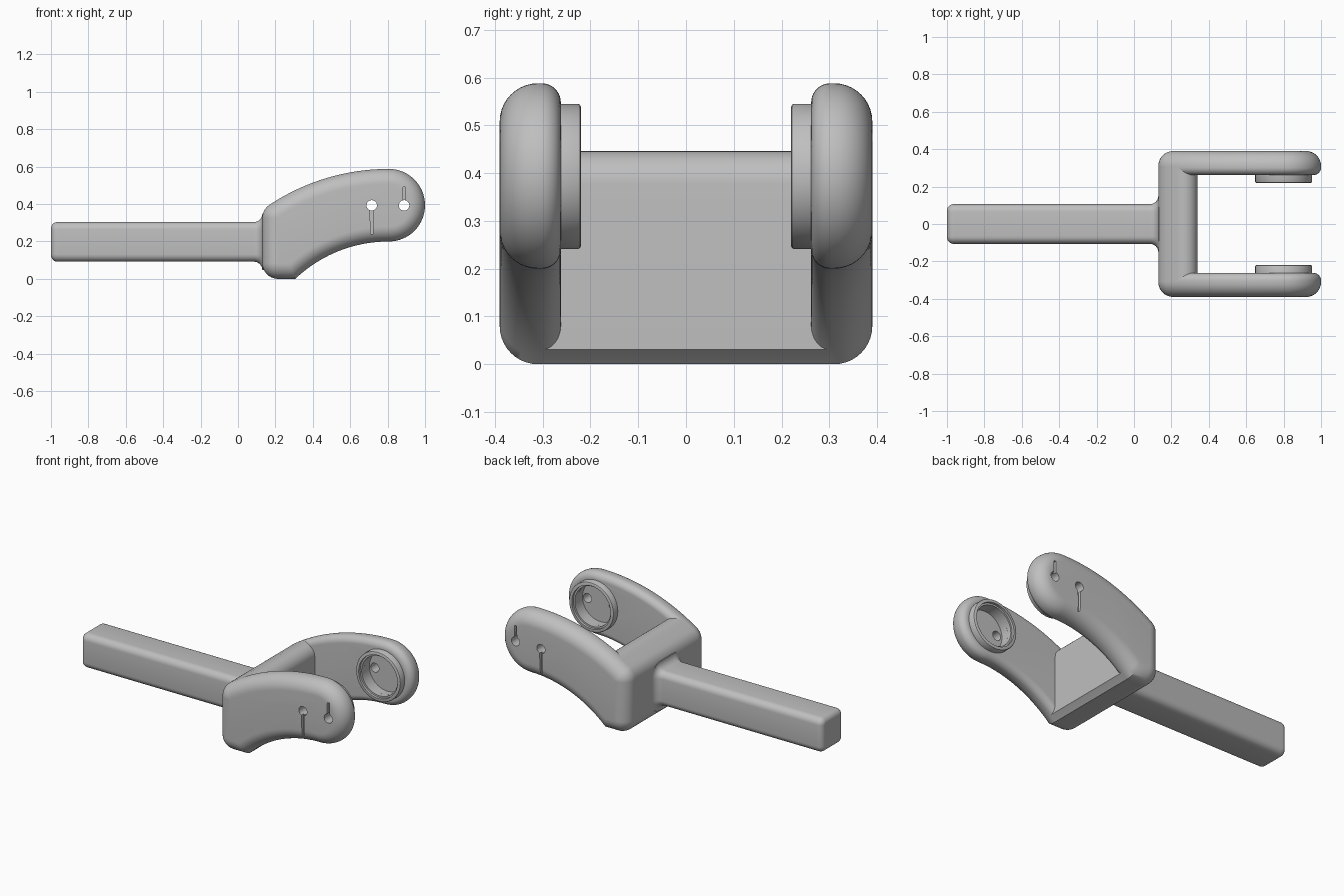
import bpy, bmesh
from math import sin, cos, pi, sqrt, atan2, radians

cube = bpy.data.objects.get("Cube")
if cube:
    bpy.data.objects.remove(cube, do_unlink=True)

grey = bpy.data.materials.new("plain_grey")
grey.use_nodes = True
grey.diffuse_color = (0.52, 0.52, 0.52, 1)
grey.node_tree.nodes["Principled BSDF"].inputs["Base Color"].default_value = (0.52, 0.52, 0.52, 1)


def arc(cx, cz, r, a0, a1, n):
    return [(cx + r * cos(a0 + (a1 - a0) * i / n), cz + r * sin(a0 + (a1 - a0) * i / n))
            for i in range(n + 1)]


def loft(name, rings, closed=False):
    """Skin a list of equal rings, capping the ends unless the loft is closed."""
    bm = bmesh.new()
    loops = [[bm.verts.new(p) for p in ring] for ring in rings]
    n = len(loops[0])
    pairs = list(zip(loops, loops[1:]))
    if closed:
        pairs.append((loops[-1], loops[0]))
    for a, b in pairs:
        for i in range(n):
            j = (i + 1) % n
            bm.faces.new((a[i], a[j], b[j], b[i]))
    if not closed:
        bm.faces.new(loops[0])
        bm.faces.new(loops[-1])
    bmesh.ops.recalc_face_normals(bm, faces=bm.faces)
    mesh = bpy.data.meshes.new(name)
    bm.to_mesh(mesh)
    bm.free()
    mesh.materials.append(grey)
    obj = bpy.data.objects.new(name, mesh)
    bpy.context.collection.objects.link(obj)
    return obj


def activate(obj):
    bpy.ops.object.select_all(action='DESELECT')
    obj.select_set(True)
    bpy.context.view_layer.objects.active = obj


def smooth(obj):
    activate(obj)
    bpy.ops.object.shade_smooth_by_angle(angle=radians(32))


def cut(obj, cutter):
    mod = obj.modifiers.new("cut", 'BOOLEAN')
    mod.operation, mod.solver, mod.object = 'DIFFERENCE', 'EXACT', cutter
    activate(obj)
    bpy.ops.object.modifier_apply(modifier=mod.name)
    bpy.data.objects.remove(cutter, do_unlink=True)


def at_y(points, y):
    return [(x, y, z) for x, z in points]


# Side outline shared by the arms and the bridge
LEFT, TIP_X, CORNER = 0.13, 0.806, 0.085
TOP_Z, TOP_R = -0.567, 1.155      # centre height and radius of the upper curve
LOW_Z, LOW_R = -0.525, 0.725      # centre height and radius of the lower curve
TIP_Z, TIP_R = 0.394, 0.194


def fillet_centre(x, r):
    """Centre of a fillet inside the upper curve, and its angle on that curve."""
    z = TOP_Z + sqrt((TOP_R - r) ** 2 - (TIP_X - x) ** 2)
    return z, atan2(z - TOP_Z, x - TIP_X)


def heel(d):
    """Lower and upper corners on the handle side, inset by d."""
    x = LEFT + CORNER
    z, a = fillet_centre(x, CORNER)
    pts = arc(x, CORNER, CORNER - d, 1.5 * pi, pi, 10)
    return pts + arc(x, z, CORNER - d, pi, a, 8), a


def arm_outline(d):
    pts, a = heel(d)
    pts += arc(TIP_X, TOP_Z, TOP_R - d, a, pi / 2, 24)[1:]
    pts += arc(TIP_X, TIP_Z, TIP_R - d, pi / 2, -pi / 2, 32)[1:]
    low = LOW_R + d
    end = pi - atan2(d - LOW_Z, sqrt(low ** 2 - (d - LOW_Z) ** 2))
    return pts + arc(TIP_X, LOW_Z, low, pi / 2, end, 20)[1:]


# Arm with a broad outer rounding and a tight inner one
INNER, OUTER = 0.262, 0.39
rings = []
for r, side in ((0.04, 0), (0.08, 1)):
    for i in range(11):
        t = pi / 2 * i / 10
        if side:
            d, y = r * (1 - cos(t)), OUTER - r + r * sin(t)
        else:
            d, y = r * (1 - sin(t)), INNER + r * (1 - cos(t))
        rings.append(at_y(arm_outline(d), y))
arm = loft("left_arm", rings)

# Socket, through holes and tapered slots cut into the arm
BOSS_X, BOSS_Z = 0.80, 0.393


def rod(x, z, r, y0, y1, n):
    ring = arc(x, z, r, 0, 2 * pi, n)[:-1]
    return loft("cutter", [at_y(ring, y0), at_y(ring, y1)])


cut(arm, rod(BOSS_X, BOSS_Z, 0.122, 0.2, 0.31, 48))
for x, tip in ((0.715, 0.24), (0.888, 0.49)):
    cut(arm, rod(x, BOSS_Z, 0.028, 0.25, 0.45, 24))
    slot = [(x - 0.009, BOSS_Z), (x + 0.009, BOSS_Z), (x + 0.007, tip), (x - 0.007, tip)]
    cut(arm, loft("cutter", [at_y(slot, 0.372), at_y(slot, 0.45)]))
smooth(arm)

# Stepped ring boss on the inner face of the arm
section = [(0.152, 0.275), (0.152, 0.226), (0.150, 0.222), (0.146, 0.22), (0.132, 0.22),
           (0.132, 0.235), (0.122, 0.235), (0.122, 0.275)]
boss = loft("left_socket_ring",
            [at_y(arc(BOSS_X, BOSS_Z, r, 0, 2 * pi, 64)[:-1], y) for r, y in section], closed=True)
smooth(boss)

# Right-hand copies
for src, name in ((arm, "right_arm"), (boss, "right_socket_ring")):
    twin = src.copy()
    twin.data = src.data.copy()
    twin.name = name
    bpy.context.collection.objects.link(twin)
    bm = bmesh.new()
    bm.from_mesh(twin.data)
    for v in bm.verts:
        v.co.y = -v.co.y
    bmesh.ops.reverse_faces(bm, faces=bm.faces)
    bm.to_mesh(twin.data)
    bm.free()

# Bridge joining the arms, with a rounded upper inside edge
FACE, EDGE = 0.34, 0.07
pts, a = heel(0)
z, b = fillet_centre(FACE - EDGE, EDGE)
pts += arc(TIP_X, TOP_Z, TOP_R, a, b, 4)[1:]
pts += arc(FACE - EDGE, z, EDGE, b, 0, 12)[1:]
start = pi - atan2(sqrt(LOW_R ** 2 - (TIP_X - FACE) ** 2), TIP_X - FACE)
end = pi - atan2(-LOW_Z, sqrt(LOW_R ** 2 - LOW_Z ** 2))
pts += arc(TIP_X, LOW_Z, LOW_R, start, end, 4)
smooth(loft("bridge", [at_y(pts, -0.306), at_y(pts, 0.306)]))

# Handle bar with rounded end and flared root
HALF, MID, ROUND, FLARE = 0.106, 0.198, 0.04, 0.045


def bar_ring(x, grow):
    r, c = ROUND + grow, HALF - ROUND
    ring = []
    for k, (sy, sz) in enumerate(((1, 1), (-1, 1), (-1, -1), (1, -1))):
        ring += arc(sy * c, MID + sz * c, r, k * pi / 2, (k + 1) * pi / 2, 6)
    return [(x, y, z) for y, z in ring]


steps = [pi / 2 * i / 8 for i in range(9)]
END = 0.035
rings = [bar_ring(-1 + END * (1 - cos(t)), -END * (1 - sin(t))) for t in steps]
rings += [bar_ring(LEFT - FLARE + FLARE * sin(t), FLARE * (1 - cos(t))) for t in steps]
rings.append(bar_ring(LEFT + 0.03, FLARE))
smooth(loft("handle", rings))
